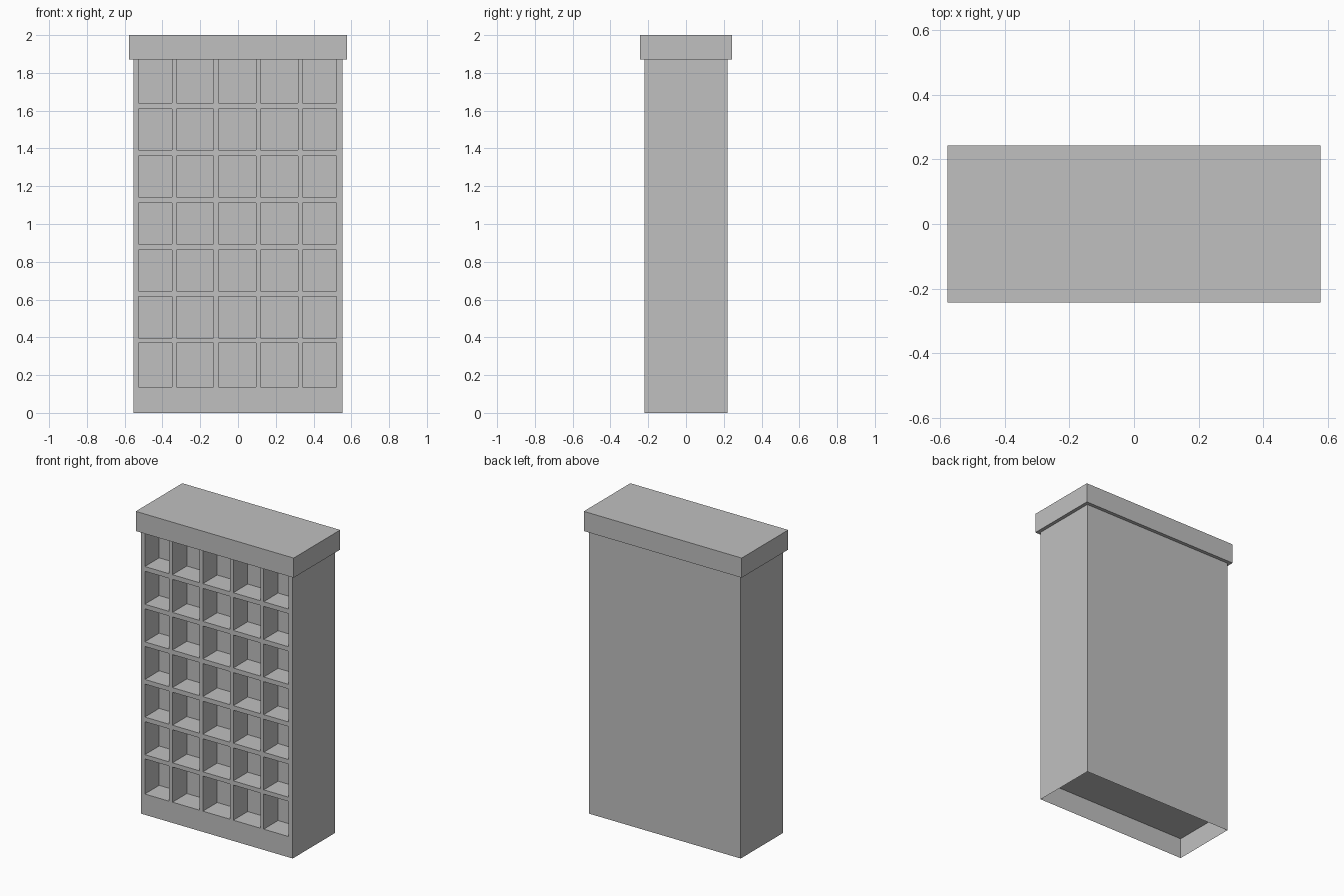
import bpy
import bmesh
from mathutils import Matrix, Vector

if "Cube" in bpy.data.objects:
    bpy.data.objects.remove(bpy.data.objects["Cube"], do_unlink=True)

grey = bpy.data.materials.new("plain grey")
grey.use_nodes = True
colour = (0.53, 0.53, 0.53, 1)
grey.diffuse_color = colour
grey.node_tree.nodes["Principled BSDF"].inputs["Base Color"].default_value = colour

HALF_W, HALF_D = 0.554, 0.22
FLOOR_Z, CAP_Z, TOP_Z = 0.137, 1.87, 2.0
CELL_DEPTH = 0.15


def finish(name, bm):
    mesh = bpy.data.meshes.new(name)
    bm.to_mesh(mesh)
    bm.free()
    mesh.materials.append(grey)
    obj = bpy.data.objects.new(name, mesh)
    bpy.context.collection.objects.link(obj)
    return obj


def add_box(bm, low, high):
    low, high = Vector(low), Vector(high)
    matrix = Matrix.Translation((low + high) / 2) @ Matrix.Diagonal((*(high - low), 1))
    return bmesh.ops.create_cube(bm, size=1, matrix=matrix)["verts"]


# Cabinet body: a thin-walled box, slightly tucked into the cap, open underneath
bm = bmesh.new()
add_box(bm, (-HALF_W, -HALF_D, 0), (HALF_W, HALF_D, CAP_Z + 0.02))
bmesh.ops.delete(bm, geom=[f for f in bm.faces if f.normal.z < -0.5], context="FACES_ONLY")

# Score the front along the edges of the compartments
columns = [(-0.527, -0.35), (-0.325, -0.129), (-0.103, 0.094), (0.12, 0.317), (0.342, 0.522)]
rows = [(FLOOR_Z, 0.369)]
rows += [(0.397 + 0.2485 * i, 0.615 + 0.2485 * i) for i in range(5)]
rows += [(1.64, CAP_Z + 0.008)]
cuts = [((x, 0, 0), (1, 0, 0)) for pair in columns for x in pair]
cuts += [((0, 0, z), (0, 0, 1)) for pair in rows for z in pair]
for point, normal in cuts:
    front = [f for f in bm.faces if f.normal.y < -0.5]
    edges = list({e for f in front for e in f.edges})
    bmesh.ops.bisect_plane(bm, geom=front + edges, plane_co=point, plane_no=normal)


def in_cell(face):
    c = face.calc_center_median()
    return (face.normal.y < -0.5 and any(a < c.x < b for a, b in columns)
            and any(a < c.z < b for a, b in rows))


# Push every compartment back into the body
cells = [f for f in bm.faces if in_cell(f)]
for face in cells:
    pushed = bmesh.ops.extrude_discrete_faces(bm, faces=[face])["faces"]
    bmesh.ops.translate(bm, verts=pushed[0].verts, vec=(0, CELL_DEPTH, 0))
finish("cabinet_body", bm)

# Raised bottom panel that leaves the plinth hollow
bm = bmesh.new()
add_box(bm, (-HALF_W + 0.002, -HALF_D + 0.002, FLOOR_Z - 0.004),
        (HALF_W - 0.002, HALF_D - 0.002, FLOOR_Z - 0.001))
finish("bottom_panel", bm)

# Overhanging cap
bm = bmesh.new()
add_box(bm, (-0.577, -0.243, CAP_Z), (0.577, 0.243, TOP_Z))
finish("top_cap", bm)
